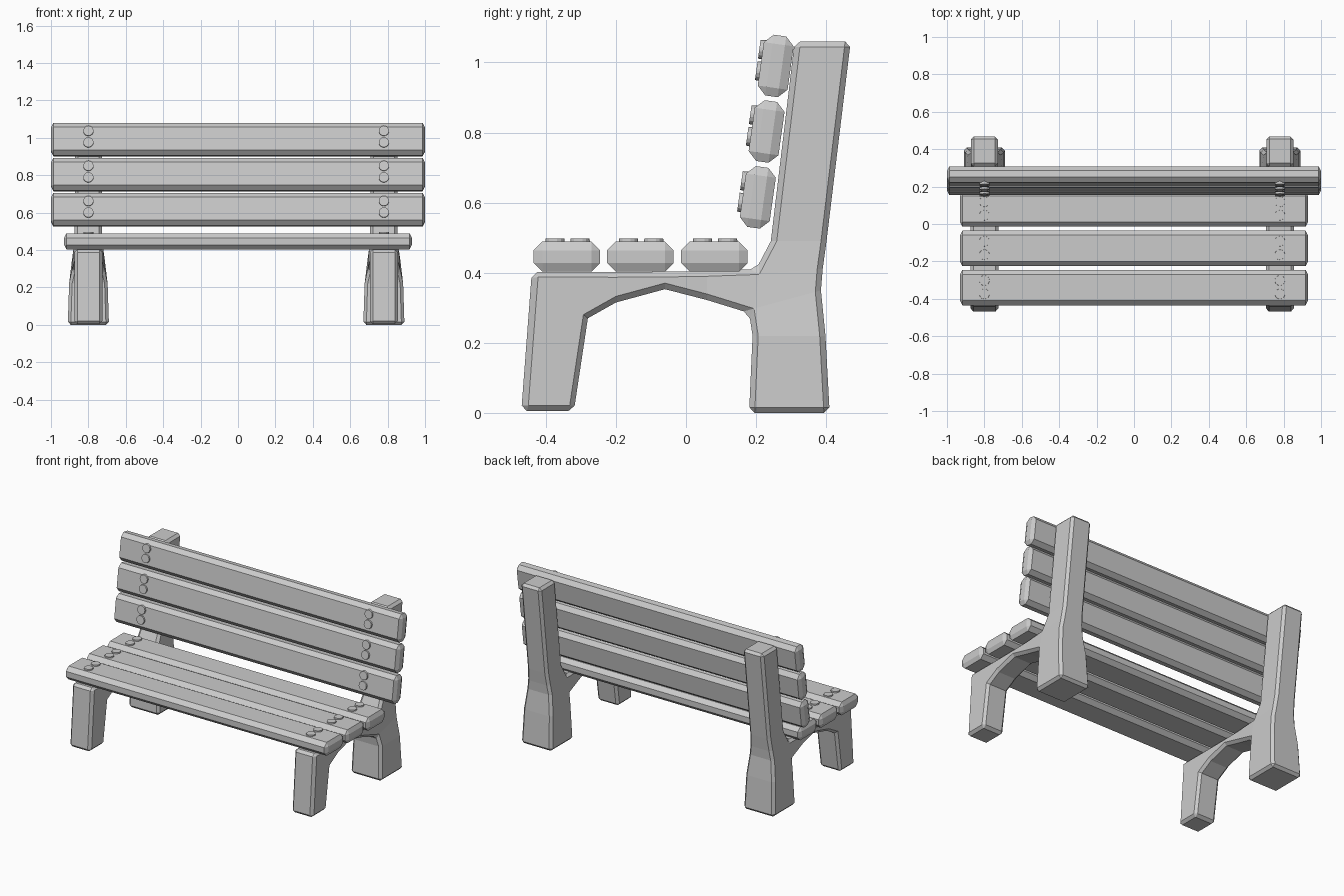
import bpy, bmesh
from math import radians
from mathutils import Matrix, Vector

if "Cube" in bpy.data.objects:
    bpy.data.objects.remove(bpy.data.objects["Cube"])

FRAME_X = (-0.80, 0.78)


def finish(name, bm, matrix=Matrix.Identity(4)):
    bmesh.ops.recalc_face_normals(bm, faces=bm.faces)
    me = bpy.data.meshes.new(name)
    bm.to_mesh(me)
    bm.free()
    ob = bpy.data.objects.new(name, me)
    ob.matrix_world = matrix
    bpy.context.collection.objects.link(ob)
    return ob


def plank(name, length, depth, height, matrix):
    # chamfered board; made double length then halved so end chamfers are shorter
    bm = bmesh.new()
    bmesh.ops.create_cube(bm, size=1)
    bmesh.ops.scale(bm, vec=(length * 2, depth, height), verts=bm.verts)
    bmesh.ops.bevel(bm, geom=bm.edges[:], offset=0.025, segments=1, affect='EDGES')
    bmesh.ops.scale(bm, vec=(0.5, 1, 1), verts=bm.verts)
    return finish(name, bm, matrix)


def bolt(name, matrix):
    bm = bmesh.new()
    bmesh.ops.create_cone(bm, cap_ends=True, segments=14, radius1=0.029,
                          radius2=0.027, depth=0.03)
    return finish(name, bm, matrix)


def side_frame(name, x):
    # each row: two profile points (y, z) and the half width there
    post = [((0.18, 0.0), (0.41, 0.0), 0.11),
            ((0.19, 0.22), (0.398, 0.22), 0.103),
            ((0.18, 0.285), (0.385, 0.35), 0.088),
            ((0.20, 0.41), (0.39, 0.41), 0.079),
            ((0.242, 0.49), (0.401, 0.49), 0.073),
            ((0.31, 1.06), (0.47, 1.06), 0.072)]
    arm = [((0.20, 0.41), (0.18, 0.285), 0.08),
           ((0.06, 0.405), (0.06, 0.322), 0.075),
           ((-0.06, 0.403), (-0.06, 0.353), 0.075),
           ((-0.20, 0.402), (-0.20, 0.315), 0.075),
           ((-0.44, 0.402), (-0.28, 0.27), 0.075),
           ((-0.47, 0.005), (-0.32, 0.005), 0.075)]
    bm = bmesh.new()
    cache = {}

    def vert(p, w, s):
        if (p, s) not in cache:
            cache[p, s] = bm.verts.new((s * w, *p))
        return cache[p, s]

    # both side skins
    for rows in (post, arm):
        for (a, b, w), (c, d, v) in zip(rows, rows[1:]):
            for s in (-1, 1):
                bm.faces.new([vert(a, w, s), vert(b, w, s), vert(d, v, s), vert(c, v, s)])
    # join the skins around the outline
    partner = {cache[p, 1]: cache[p, -1] for p, s in cache if s == 1}
    for e in [e for e in bm.edges if e.is_boundary and e.verts[0] in partner]:
        a, b = e.verts
        bm.faces.new([a, b, partner[b], partner[a]])
    ob = finish(name, bm, Matrix.Translation((x, 0, 0)))
    mod = ob.modifiers.new("chamfer", 'BEVEL')
    mod.width = 0.016
    mod.segments = 1
    mod.limit_method = 'ANGLE'
    mod.angle_limit = radians(60)


for i, x in enumerate(FRAME_X):
    side_frame(f"side_frame_{i + 1}", x)

# seat boards with bolts
for i, y in enumerate((-0.34, -0.13, 0.081)):
    m = Matrix.Translation((0, y, 0.446))
    plank(f"seat_plank_{i + 1}", 1.86, 0.19, 0.086, m)
    for x in FRAME_X:
        for dy in (-0.034, 0.038):
            bolt("seat_bolt", m @ Matrix.Translation((x, dy, 0.036)))

# leaning backrest boards with bolts
for i, (y, z) in enumerate(((0.205, 0.615), (0.230, 0.803), (0.256, 0.990))):
    m = Matrix.Translation((0, y, z)) @ Matrix.Rotation(radians(-8), 4, 'X')
    plank(f"back_plank_{i + 1}", 2.0, 0.086, 0.175, m)
    for x in FRAME_X:
        for dz in (-0.021, 0.041):
            bolt("back_bolt", m @ Matrix.Translation((x, -0.038, dz))
                 @ Matrix.Rotation(radians(90), 4, 'X'))
